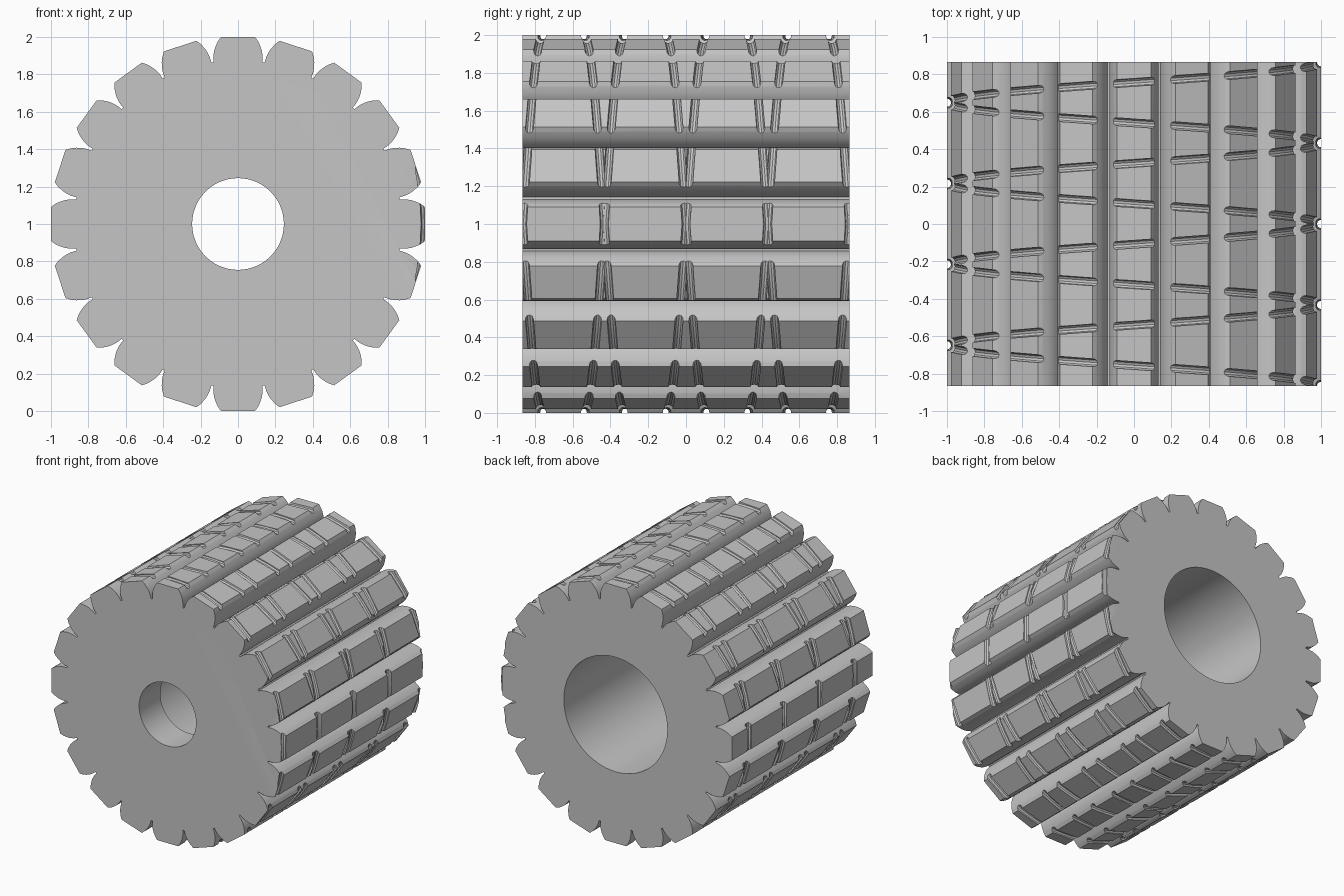
import bpy, bmesh, math
from mathutils import Vector, Matrix

if "Cube" in bpy.data.objects:
    bpy.data.objects.remove(bpy.data.objects["Cube"], do_unlink=True)

TEETH = 20
HALF = 0.865            # half length along y
TURNS = 4               # thread turns over the whole length
PITCH = 2 * HALF / TURNS
# One tooth flank, tip to root: (sideways offset, distance from axis)
FLANK = [(0.091, 1.0), (0.108, 0.976), (0.120, 0.95),
         (0.128, 0.925), (0.132, 0.895), (0.1315, 0.864)]

steel = bpy.data.materials.new("plain grey")
steel.use_nodes = True
GREY = (0.56, 0.56, 0.56, 1)
steel.diffuse_color = GREY
steel.node_tree.nodes["Principled BSDF"].inputs["Base Color"].default_value = GREY


def add_object(name, mesh):
    ob = bpy.data.objects.new(name, mesh)
    bpy.context.collection.objects.link(ob)
    return ob


def cut(target, cutter):
    """Subtract the cutter, then discard it."""
    mod = target.modifiers.new("cut", 'BOOLEAN')
    mod.operation = 'DIFFERENCE'
    mod.solver = 'EXACT'
    mod.object = cutter
    bpy.context.view_layer.objects.active = target
    bpy.ops.object.modifier_apply(modifier=mod.name)
    bpy.data.objects.remove(cutter, do_unlink=True)


def bore(radius, y0, y1):
    bm = bmesh.new()
    place = Matrix.Translation((0, (y0 + y1) / 2, 1)) @ Matrix.Rotation(math.pi / 2, 4, 'X')
    bmesh.ops.create_cone(bm, cap_ends=True, segments=96, radius1=radius,
                          radius2=radius, depth=y1 - y0, matrix=place)
    mesh = bpy.data.meshes.new("bore_cutter")
    bm.to_mesh(mesh)
    bm.free()
    return add_object("bore_cutter", mesh)


def helix(hand):
    """Round tube wound around the tooth tips."""
    curve = bpy.data.curves.new("groove_path", 'CURVE')
    curve.dimensions = '3D'
    curve.bevel_depth = 0.022
    curve.bevel_resolution = 3
    curve.use_fill_caps = True
    per_turn = 80
    extra = 8
    steps = TURNS * per_turn + 2 * extra
    path = curve.splines.new('POLY')
    path.points.add(steps)
    for i, p in enumerate(path.points):
        turn = (i - extra) / per_turn
        a = hand * turn * math.tau
        p.co = (math.cos(a), -HALF + PITCH * turn, 1 + math.sin(a), 1)
    source = add_object("groove_path", curve)
    graph = bpy.context.evaluated_depsgraph_get()
    mesh = bpy.data.meshes.new_from_object(source.evaluated_get(graph))
    bpy.data.objects.remove(source, do_unlink=True)
    bm = bmesh.new()
    bm.from_mesh(mesh)
    bmesh.ops.remove_doubles(bm, verts=bm.verts, dist=0.0001)
    bmesh.ops.recalc_face_normals(bm, faces=bm.faces)
    bm.to_mesh(mesh)
    bm.free()
    return add_object("groove_cutter", mesh)


# Toothed body: extruded outline
outline = [(-x, r) for x, r in reversed(FLANK)] + FLANK
bm = bmesh.new()
verts = []
for k in range(TEETH):
    turn = Matrix.Rotation(k * math.tau / TEETH, 4, 'Y')
    for x, r in outline:
        verts.append(bm.verts.new(turn @ Vector((x, -HALF, r)) + Vector((0, 0, 1))))
front = bm.faces.new(verts)
sweep = bmesh.ops.extrude_face_region(bm, geom=[front], use_keep_orig=True)
bmesh.ops.translate(bm, vec=(0, 2 * HALF, 0),
                    verts=[v for v in sweep["geom"] if isinstance(v, bmesh.types.BMVert)])
bmesh.ops.recalc_face_normals(bm, faces=bm.faces)
mesh = bpy.data.meshes.new("toothed_roller")
bm.to_mesh(mesh)
bm.free()
roller = add_object("toothed_roller", mesh)

# Crossing round grooves in the tooth tips
for hand in (1, -1):
    cut(roller, helix(hand))

# Narrow shaft hole at the front, wide bore from the back
cut(roller, bore(0.245, -1, 0))
cut(roller, bore(0.445, -HALF + 0.26, 1))

# Finish
roller.data.materials.clear()
roller.data.materials.append(steel)
for poly in roller.data.polygons:
    poly.material_index = 0
bpy.ops.object.select_all(action='DESELECT')
roller.select_set(True)
bpy.context.view_layer.objects.active = roller
bpy.ops.object.shade_smooth_by_angle(angle=math.radians(30))
